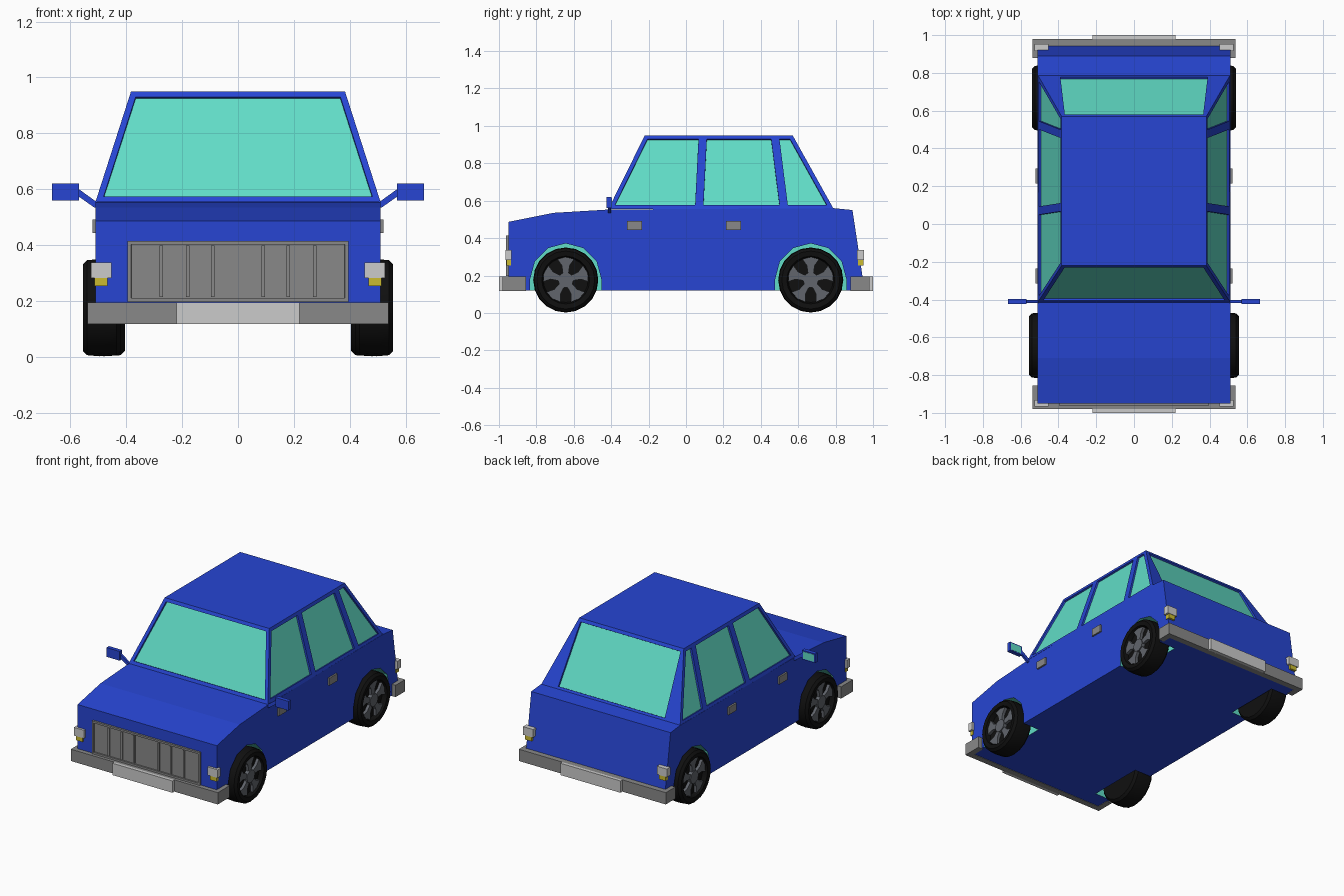
import bpy, bmesh
from math import sin, cos, pi, radians

if "Cube" in bpy.data.objects:
    bpy.data.objects.remove(bpy.data.objects["Cube"])


def material(name, r, g, b):
    m = bpy.data.materials.new(name)
    m.diffuse_color = (r, g, b, 1)
    m.use_nodes = True
    m.node_tree.nodes["Principled BSDF"].inputs["Base Color"].default_value = m.diffuse_color
    return m


BLUE = material("blue_paint", 0.02, 0.06, 0.65)
TEAL = material("teal_glass", 0.12, 0.72, 0.57)
BLACK = material("black_rubber", 0.005, 0.005, 0.005)
YELLOW = material("yellow_lamp", 0.6, 0.5, 0.03)
DARK = material("dark_metal", 0.12, 0.13, 0.15)
GREY = material("grey_metal", 0.25, 0.25, 0.25)


def finish(name, bm, mats=(), mirror=False, smooth=None):
    bmesh.ops.recalc_face_normals(bm, faces=bm.faces)
    me = bpy.data.meshes.new(name)
    bm.to_mesh(me)
    bm.free()
    for m in mats:
        me.materials.append(m)
    if smooth:
        me.polygons.foreach_set("use_smooth", [True] * len(me.polygons))
        me.set_sharp_from_angle(angle=radians(smooth))
    ob = bpy.data.objects.new(name, me)
    bpy.context.collection.objects.link(ob)
    if mirror:
        ob.modifiers.new("Mirror", "MIRROR").use_mirror_merge = False
    return ob


def prism(bm, pts, a, b, axis):
    """Extrude a 2D outline from a to b along an axis (0 = x, 1 = y, 2 = z)."""
    def ring(t):
        return [bm.verts.new(p[:axis] + (t,) + p[axis:]) for p in pts]
    lo, hi = ring(a), ring(b)
    n = len(pts)
    faces = [bm.faces.new(lo), bm.faces.new(hi)]
    for i in range(n):
        j = (i + 1) % n
        faces.append(bm.faces.new((lo[i], lo[j], hi[j], hi[i])))
    return faces


def box(bm, x, y, z):
    return prism(bm, [(x[0], y[0]), (x[1], y[0]), (x[1], y[1]), (x[0], y[1])], *z, 2)


# Lower body with four wheel arches cut out
bm = bmesh.new()
prism(bm, [(-.95, .12), (-.95, .487), (-.71, .535), (-.41, .553), (.79, .56),
           (.89, .55), (.955, .12)], -.51, .51, 0)
body = finish("body", bm, [BLUE])

AXLES = {"front": (-.643, .555), "rear": (.667, .54)}
bm = bmesh.new()
for y, _ in AXLES.values():
    arch = [(y + .19 * cos(i * pi / 6), .182 + .19 * sin(i * pi / 6)) for i in range(7)]
    arch += [(y - .19, .05), (y + .19, .05)]
    for s in (-1, 1):
        prism(bm, arch, s * .39, s * .6, 0)
cutter = finish("arch_cutter", bm, [TEAL])
cutter.hide_render = True
cutter.hide_viewport = True
cut = body.modifiers.new("Arches", "BOOLEAN")
cut.object = cutter
cut.operation = "DIFFERENCE"
cut.solver = "EXACT"
cut.material_mode = "TRANSFER"

# Cabin with recessed windows
bm = bmesh.new()
base_y, top_y = (-.415, .07, .525, .79), (-.22, .09, .475, .57)
low, high = {}, {}
for s in (-1, 1):
    low[s] = [bm.verts.new((s * .51, y, .555)) for y in base_y]
    high[s] = [bm.verts.new((s * .383, y, .95)) for y in top_y]
for ring in (low, high):
    bm.faces.new(ring[-1] + ring[1][::-1])
panes = []
for s in (-1, 1):
    for i in range(3):
        panes.append(bm.faces.new((low[s][i], low[s][i + 1], high[s][i + 1], high[s][i])))
for i in (0, 3):
    panes.append(bm.faces.new((low[-1][i], low[1][i], high[1][i], high[-1][i])))
bmesh.ops.recalc_face_normals(bm, faces=bm.faces)
bm.normal_update()
bmesh.ops.inset_individual(bm, faces=panes, thickness=.022, use_even_offset=True)
for v in panes[-1].verts:  # rear window is narrower at its base
    if v.co.z < .7:
        v.co.x = .39 if v.co.x > 0 else -.39
bm.normal_update()
bmesh.ops.inset_individual(bm, faces=panes, thickness=.0005, depth=-.012)
for f in panes:
    f.material_index = 1
finish("cabin", bm, [BLUE, TEAL])

# Bumpers wrapping round each end, with a raised centre
for name, s, inner in (("front", -1, .855), ("rear", 1, .88)):
    bm = bmesh.new()
    prism(bm, [(-.538, s * inner), (-.538, s * .98), (.538, s * .98), (.538, s * inner),
               (.5, s * inner), (.5, s * .94), (-.5, s * .94), (-.5, s * inner)],
          .117, .195, 2)
    finish(name + "_bumper", bm, [GREY])
    bm = bmesh.new()
    box(bm, (-.22, .22), (s * .97, s), (.117, .195))
    finish(name + "_bumper_centre", bm)

# Grille frame with recessed panel and vertical bars
bm = bmesh.new()
face = prism(bm, [(-.395, .197), (.395, .197), (.395, .415), (-.395, .415)], -.963, -.94, 1)[0]
bmesh.ops.recalc_face_normals(bm, faces=bm.faces)
bm.normal_update()
bmesh.ops.inset_individual(bm, faces=[face], thickness=.018)
bmesh.ops.inset_individual(bm, faces=[face], thickness=.0005, depth=-.009)
for x in (.09, .18, .275):
    for s in (-1, 1):
        box(bm, (s * x - .006, s * x + .006), (-.961, -.95), (.214, .398))
finish("grille", bm, [GREY])

# Lamps at both ends
for name, y in (("front", (-.965, -.932)), ("rear", (.915, .952))):
    bm = bmesh.new()
    box(bm, (.453, .526), y, (.283, .337))
    finish(name + "_lamp", bm, mirror=True)
    bm = bmesh.new()
    box(bm, (.467, .513), (y[0] + .005, y[1] - .003), (.254, .284))
    finish(name + "_indicator", bm, [YELLOW], mirror=True)

# Door handles
bm = bmesh.new()
for y in (-.275, .255):
    box(bm, (.5, .521), (y - .04, y + .04), (.443, .492))
finish("door_handles", bm, [GREY], mirror=True)

# Wing mirrors on angled arms
bm = bmesh.new()
box(bm, (.57, .666), (-.424, -.398), (.56, .621))
prism(bm, [(.5, .535), (.515, .535), (.572, .575), (.572, .602), (.5, .55)], -.417, -.402, 1)
back = box(bm, (.578, .658), (-.4, -.3965), (.567, .614))
for f in back:
    f.material_index = 1
finish("wing_mirrors", bm, [BLUE, TEAL], mirror=True)

# Wheels: lathed tyre, then five flared spokes and a hub
SIDES = 20
PROFILE = [(-.135, .1), (-.135, .155), (-.12, .17), (-.06, .174), (-.015, .17),
           (0, .155), (-.004, .128), (-.035, .12)]
for name, (y0, x0) in AXLES.items():
    bm = bmesh.new()
    rings = [[bm.verts.new((x0 + dx, y0 + r * cos(2 * pi * k / SIDES),
                            .176 + r * sin(2 * pi * k / SIDES))) for k in range(SIDES)]
             for dx, r in PROFILE]
    for a, b in zip(rings, rings[1:]):
        for k in range(SIDES):
            j = (k + 1) % SIDES
            bm.faces.new((a[k], a[j], b[j], b[k]))
    bm.faces.new(rings[0])
    bm.faces.new(rings[-1])
    finish(name + "_tyres", bm, [BLACK], mirror=True, smooth=30)

    bm = bmesh.new()

    def polar(r, deg):
        return (y0 + r * cos(radians(deg)), .176 + r * sin(radians(deg)))
    for k in range(5):
        a = 90 + 72 * k
        prism(bm, [polar(.03, a - 28), polar(.08, a - 15), polar(.121, a - 22), polar(.123, a),
                   polar(.121, a + 22), polar(.08, a + 15), polar(.03, a + 28)],
              x0 - .04, x0 - .016, 0)
    prism(bm, [polar(.042, i * 36) for i in range(10)], x0 - .04, x0 - .01, 0)
    finish(name + "_rims", bm, [DARK], mirror=True)
